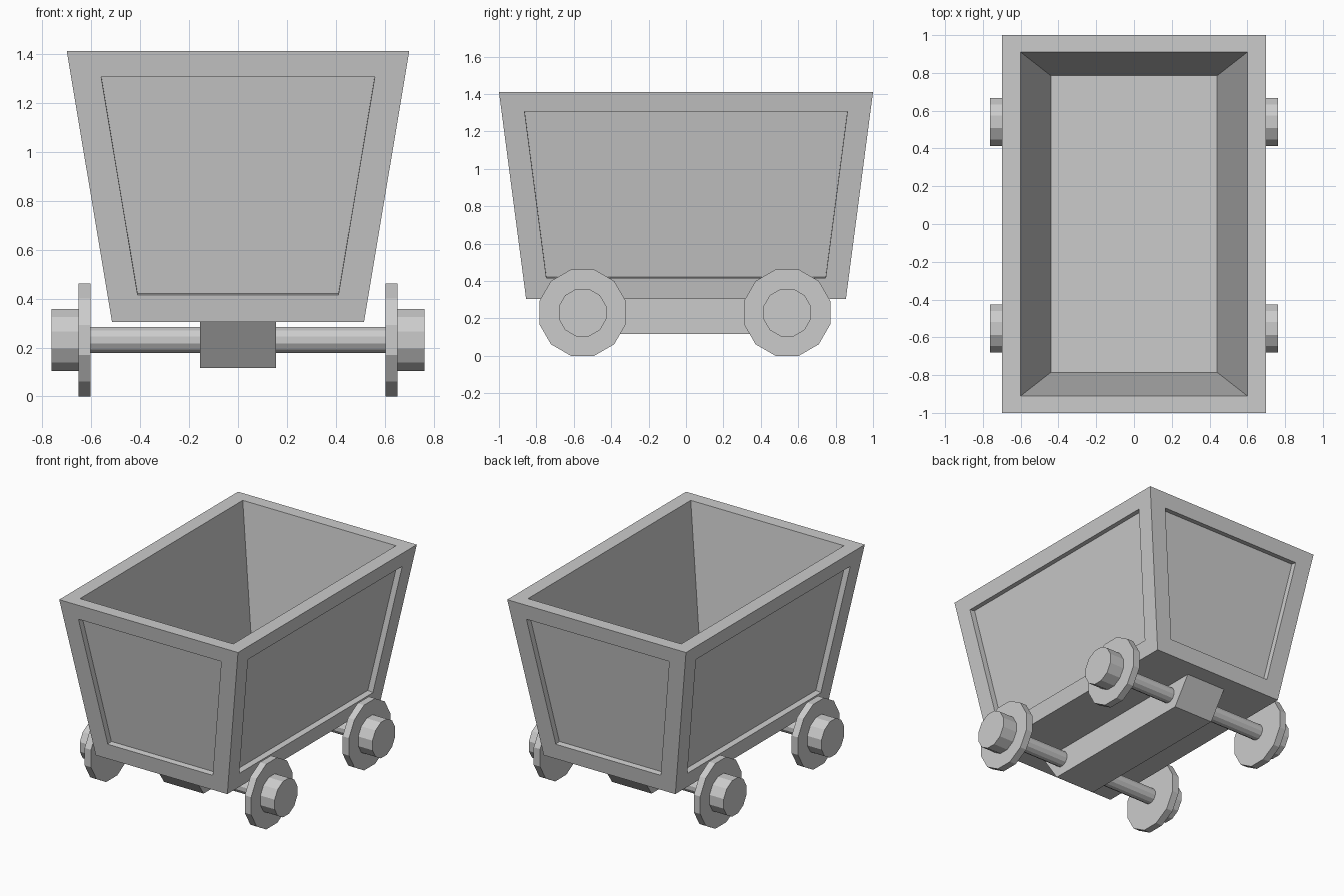
import bpy, bmesh, math
from mathutils import Vector, Matrix

if "Cube" in bpy.data.objects:
    bpy.data.objects.remove(bpy.data.objects["Cube"])


def finish(bm, name):
    bmesh.ops.remove_doubles(bm, verts=bm.verts, dist=1e-4)
    bmesh.ops.recalc_face_normals(bm, faces=bm.faces)
    mesh = bpy.data.meshes.new(name)
    bm.to_mesh(mesh)
    bm.free()
    obj = bpy.data.objects.new(name, mesh)
    bpy.context.collection.objects.link(obj)
    return obj


def ring(hx, hy, z):
    return [Vector((sx * hx, sy * hy, z))
            for sx, sy in ((-1, -1), (1, -1), (1, 1), (-1, 1))]


def quad(bm, pts):
    bm.faces.new([bm.verts.new(p) for p in pts])


def bridge(bm, r0, r1):
    for i in range(4):
        j = (i + 1) % 4
        quad(bm, (r0[i], r0[j], r1[j], r1[i]))


def bucket():
    bm = bmesh.new()
    base, top = ring(0.515, 0.855, 0.305), ring(0.70, 1.0, 1.412)
    rim, floor = ring(0.60, 0.91, 1.412), ring(0.44, 0.785, 0.44)
    quad(bm, base)
    quad(bm, floor)
    bridge(bm, top, rim)
    bridge(bm, rim, floor)
    # Outer walls, each with a recessed panel
    for i in range(4):
        j = (i + 1) % 4
        a, b, c, d = base[i], base[j], top[j], top[i]
        side = (b - a).normalized() * 0.123
        inward = (d - a).cross(b - a).normalized() * 0.04
        panel = [a.lerp(d, 0.1) + side, b.lerp(c, 0.1) - side,
                 b.lerp(c, 0.904) - side, a.lerp(d, 0.904) + side]
        recess = [p + inward for p in panel]
        bridge(bm, [a, b, c, d], panel)
        bridge(bm, panel, recess)
        quad(bm, recess)
    return finish(bm, "bucket")


def cylinder_x(name, apothem, x0, x1, y, z=0.231, sides=12):
    bm = bmesh.new()
    # Turned half a step so flats face up and down
    m = (Matrix.Translation(((x0 + x1) / 2, y, z))
         @ Matrix.Rotation(math.pi / 2, 4, 'Y')
         @ Matrix.Rotation(math.pi / sides, 4, 'Z'))
    r = apothem / math.cos(math.pi / sides)
    bmesh.ops.create_cone(bm, cap_ends=True, segments=sides, radius1=r,
                          radius2=r, depth=abs(x1 - x0), matrix=m)
    return finish(bm, name)


bucket()

# Central beam under the bucket, ends sloping inwards
bm = bmesh.new()
low, high = ring(0.155, 0.605, 0.117), ring(0.155, 0.735, 0.305)
quad(bm, low)
quad(bm, high)
bridge(bm, low, high)
finish(bm, "chassis_beam")

# Axles with a wheel and hub at each end
for end, y in (("front", -0.553), ("back", 0.541)):
    cylinder_x(end + "_axle", 0.053, -0.61, 0.61, y)
    for label, s in (("left", -1), ("right", 1)):
        cylinder_x(f"{end}_{label}_wheel", 0.231, s * 0.602, s * 0.652, y)
        cylinder_x(f"{end}_{label}_hub", 0.127, s * 0.645, s * 0.763, y)
